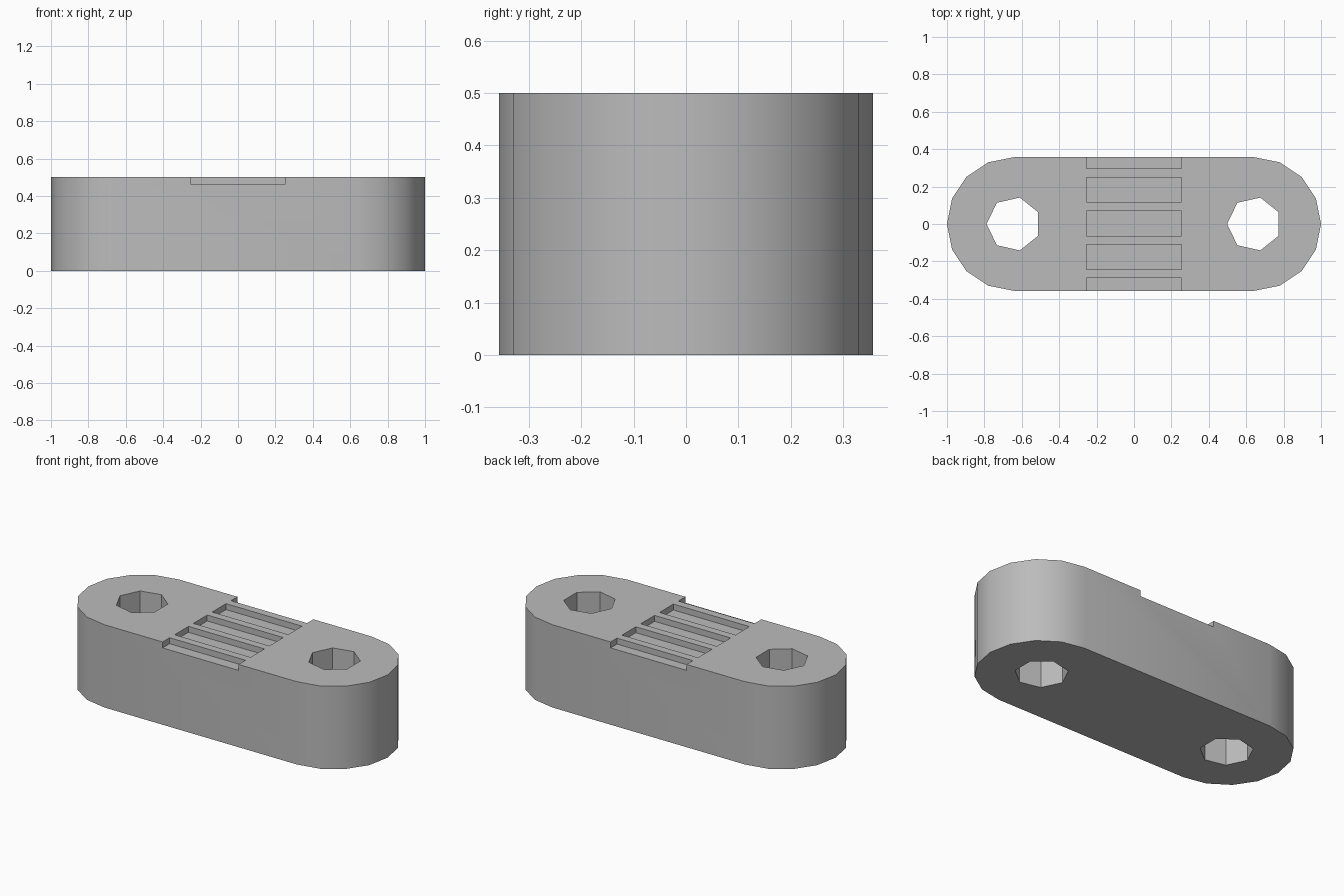
import bpy
from math import cos, sin, pi, radians

cube = bpy.data.objects.get("Cube")
if cube:
    bpy.data.objects.remove(cube, do_unlink=True)

HEIGHT = 0.5
RADIUS = 0.357
CENTRE = 1 - RADIUS      # distance of each rounded end and hole from the middle

grey = bpy.data.materials.new("plain grey")
grey.use_nodes = True
grey.diffuse_color = (0.5, 0.5, 0.5, 1)
grey.node_tree.nodes["Principled BSDF"].inputs["Base Color"].default_value = (0.5, 0.5, 0.5, 1)


def prism(name, outline, z0, z1):
    """Extrude a counter-clockwise outline from z0 to z1."""
    n = len(outline)
    verts = [(x, y, z) for z in (z0, z1) for x, y in outline]
    faces = [list(range(n))[::-1], list(range(n, 2 * n))]
    faces += [(i, (i + 1) % n, n + (i + 1) % n, n + i) for i in range(n)]
    mesh = bpy.data.meshes.new(name)
    mesh.from_pydata(verts, [], faces)
    mesh.materials.append(grey)
    obj = bpy.data.objects.new(name, mesh)
    bpy.context.collection.objects.link(obj)
    return obj


def arc(cx, r, start, step, count):
    return [(cx + r * cos(start + i * step), r * sin(start + i * step)) for i in range(count)]


# Block with two rounded ends
outline = arc(CENTRE, RADIUS, -pi / 2, pi / 8, 9) + arc(-CENTRE, RADIUS, pi / 2, pi / 8, 9)
block = prism("clamp_block", outline, 0, HEIGHT)

# Seven-sided bolt holes
cutters = [prism("hole_cutter", arc(side * CENTRE, 0.145, pi, 2 * pi / 7, 7), -0.1, HEIGHT + 0.1)
           for side in (-1, 1)]

# Shallow grip grooves across the top, the outer two open to the sides
for k in range(-2, 3):
    y, w, h = 0.003 + 0.1795 * k, 0.254, 0.066
    box = [(-w, y - h), (w, y - h), (w, y + h), (-w, y + h)]
    cutters.append(prism("groove_cutter", box, HEIGHT - 0.036, HEIGHT + 0.1))

# Cut everything and tidy up
bpy.context.view_layer.objects.active = block
for cutter in cutters:
    mod = block.modifiers.new("cut", "BOOLEAN")
    mod.operation = "DIFFERENCE"
    mod.solver = "EXACT"
    mod.object = cutter
    bpy.ops.object.modifier_apply(modifier=mod.name)
    bpy.data.objects.remove(cutter, do_unlink=True)

bpy.ops.object.select_all(action="DESELECT")
block.select_set(True)
bpy.ops.object.shade_smooth_by_angle(angle=radians(30))
